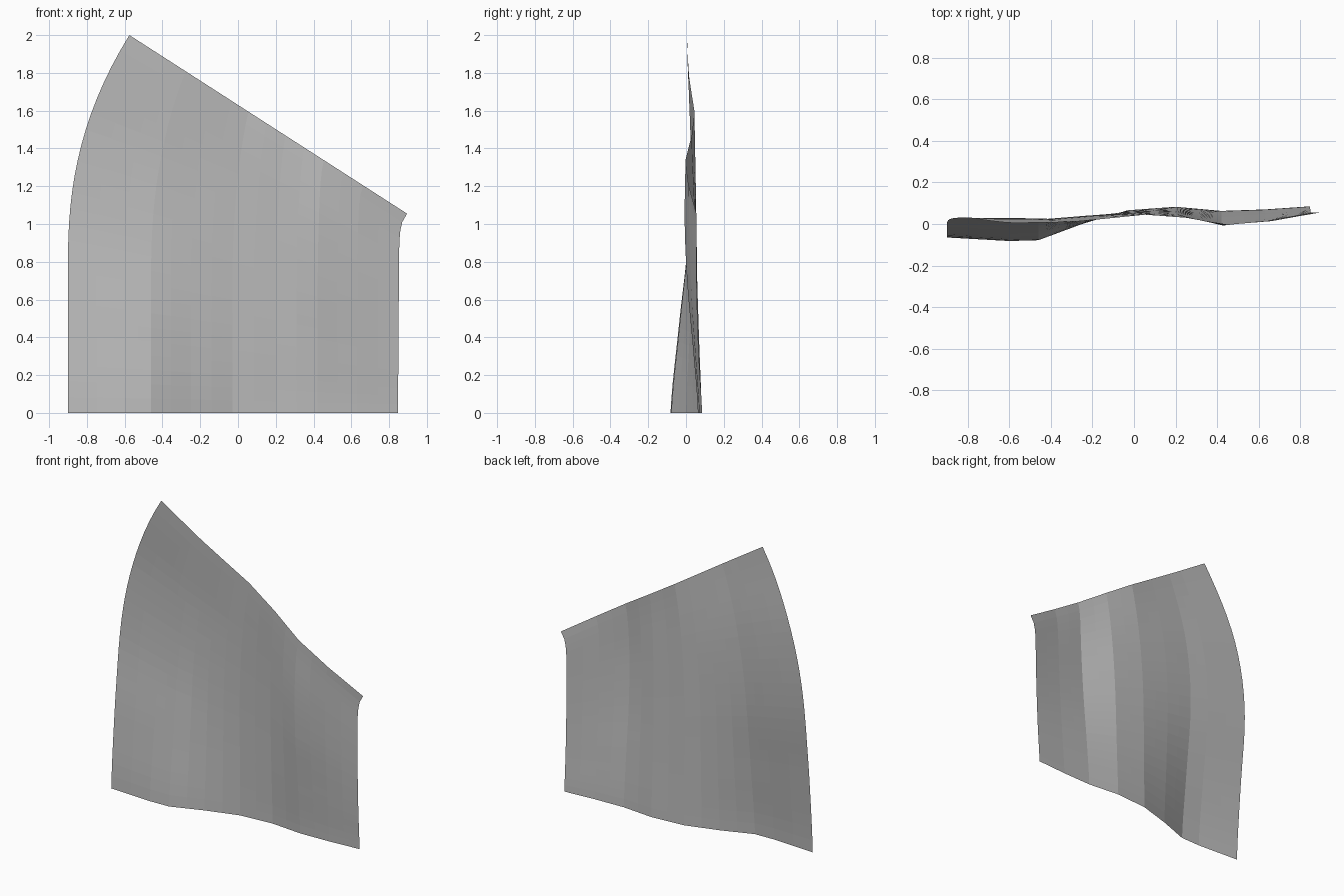
import bpy, bmesh

if "Cube" in bpy.data.objects:
    bpy.data.objects.remove(bpy.data.objects["Cube"])

# Bottom-edge column positions and fold depth (y) at five heights per column
COLS = [-0.90, -0.60, -0.46, -0.25, -0.03, 0.20, 0.42, 0.63, 0.847]
DEPTH = [
    [-0.065, -0.082, -0.078, 0.000, 0.066, 0.083, 0.063, 0.070, 0.085],
    [-0.030, -0.037, -0.035, 0.020, 0.062, 0.070, 0.038, 0.050, 0.070],
    [0.018, 0.013, 0.010, 0.035, 0.058, 0.058, 0.008, 0.030, 0.060],
    [0.030, 0.028, 0.025, 0.040, 0.052, 0.045, -0.007, 0.019, 0.055],
    [0.005, 0.008, 0.012, 0.027, 0.045, 0.030, -0.003, 0.014, 0.055],
]
ROWS = 24


def smooth(vals, t):
    """Catmull-Rom through evenly spaced values."""
    n = len(vals) - 1
    i = min(int(t * n), n - 1)
    f = t * n - i
    a, b, c, d = (vals[min(max(k, 0), n)] for k in range(i - 1, i + 3))
    return b + 0.5 * f * (c - a + f * (2*a - 5*b + 4*c - d + f * (3*(b - c) + d - a)))


def point(x0, ys, t):
    u = (x0 + 0.9) / 1.747
    lean_left, lean_right = 0.325 * (1 - u) ** 2, 0.048 * u ** 4
    bend = (max(0, t - 0.4) / 0.6) ** 2.3
    x = x0 + lean_left * bend + lean_right * (0.15 * t + 0.85 * t ** 22)
    x_top = x0 + lean_left + lean_right
    z = t * (2.0 - 0.643 * (x_top + 0.575))       # slanted straight top edge
    return x, smooth(ys, t), z


# Each column is split in two so the folds stay gently faceted
columns = []
for i, x in enumerate(COLS):
    ys = [row[i] for row in DEPTH]
    columns.append((x, ys))
    if i < len(COLS) - 1:
        columns.append(((x + COLS[i + 1]) / 2, [(r[i] + r[i + 1]) / 2 for r in DEPTH]))

# Rippled cloth sheet
bm = bmesh.new()
grid = [[bm.verts.new(point(x, ys, r / ROWS)) for r in range(ROWS + 1)] for x, ys in columns]
for a, b in zip(grid, grid[1:]):
    for r in range(ROWS):
        bm.faces.new((a[r], b[r], b[r + 1], a[r + 1]))
mesh = bpy.data.meshes.new("cloth_sheet")
bm.to_mesh(mesh)
bm.free()

grey = bpy.data.materials.new("cloth grey")
grey.diffuse_color = (0.5, 0.5, 0.5, 1)
grey.use_nodes = True
grey.node_tree.nodes["Principled BSDF"].inputs["Base Color"].default_value = grey.diffuse_color
mesh.materials.append(grey)
sheet = bpy.data.objects.new("cloth_sheet", mesh)
bpy.context.collection.objects.link(sheet)
